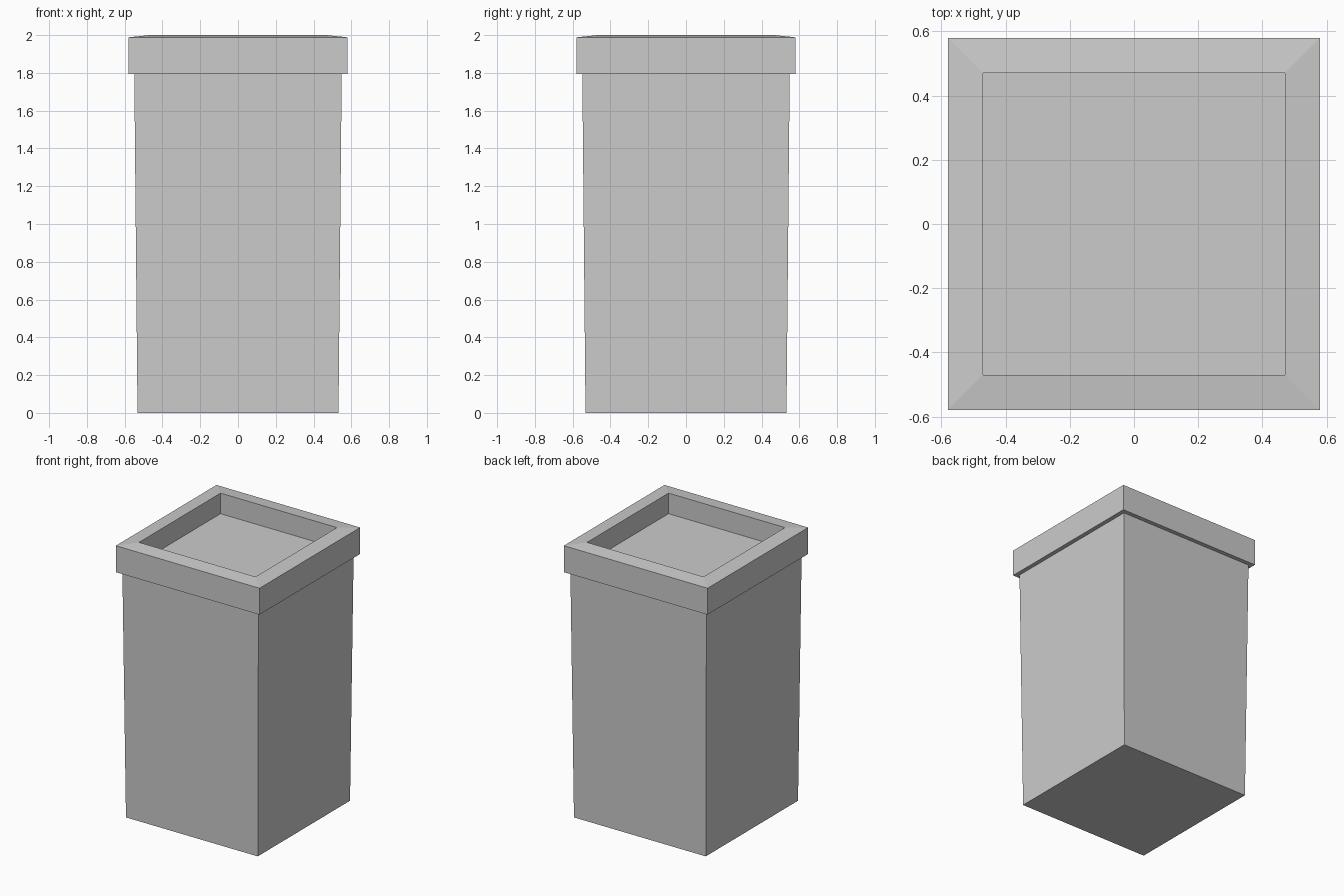
import bpy, bmesh

if "Cube" in bpy.data.objects:
    bpy.data.objects.remove(bpy.data.objects["Cube"])

# Square profile: (half width, height) from base, around the rim, into the recess
PROFILE = [
    (0.532, 0.0),    # base
    (0.549, 1.795),  # top of tapered body
    (0.58, 1.795),   # underside of rim
    (0.58, 1.988),   # outer face of rim
    (0.47, 2.0),     # sloped rim top
    (0.47, 1.85),    # recess wall down to floor
]


def square_loft(name, profile):
    bm = bmesh.new()
    rings = [[bm.verts.new((sx * h, sy * h, z))
              for sx, sy in ((-1, -1), (1, -1), (1, 1), (-1, 1))]
             for h, z in profile]
    for low, high in zip(rings, rings[1:]):
        for i in range(4):
            j = (i + 1) % 4
            bm.faces.new((low[i], low[j], high[j], high[i]))
    # close the base and the recessed floor
    bm.faces.new(rings[0][::-1])
    bm.faces.new(rings[-1])
    bmesh.ops.recalc_face_normals(bm, faces=bm.faces)
    mesh = bpy.data.meshes.new(name)
    bm.to_mesh(mesh)
    bm.free()
    obj = bpy.data.objects.new(name, mesh)
    bpy.context.collection.objects.link(obj)
    return obj


# Tall square planter with an overhanging rim
square_loft("square_planter", PROFILE)
